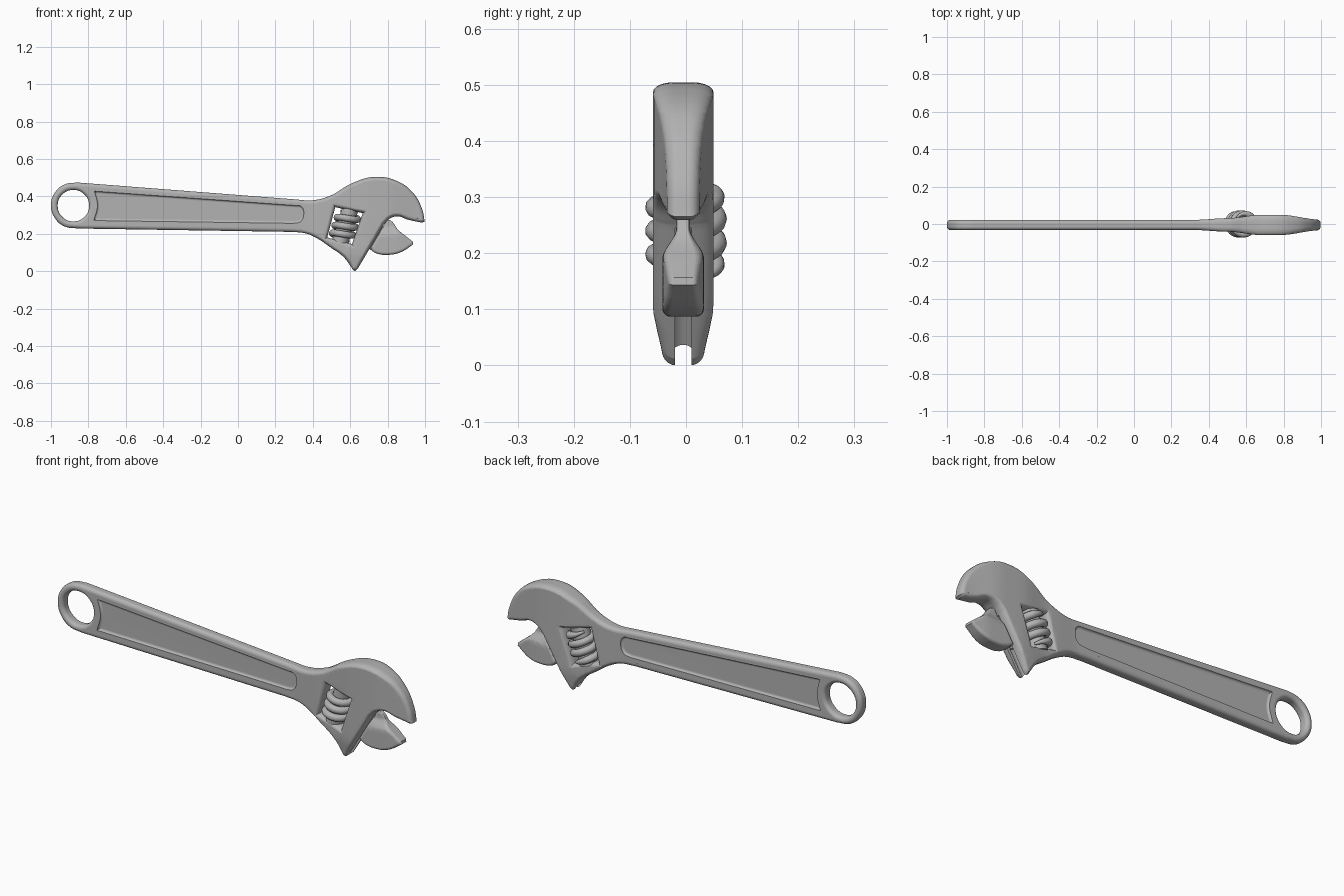
import bpy, bmesh, math
from mathutils import Vector, Matrix

if bpy.data.objects.get("Cube"):
    bpy.data.objects.remove(bpy.data.objects["Cube"])

steel = bpy.data.materials.new("brushed steel grey")
steel.use_nodes = True
GREY = (0.45, 0.45, 0.45, 1)
steel.diffuse_color = GREY
steel.node_tree.nodes["Principled BSDF"].inputs["Base Color"].default_value = GREY

UPRIGHT = Matrix.Rotation(math.pi / 2, 4, 'X')
MID_Y = -0.005


def link(name, data):
    obj = bpy.data.objects.new(name, data)
    bpy.context.collection.objects.link(obj)
    return obj


def bake(obj):
    """Replace an object by a plain mesh with its modifiers applied."""
    dg = bpy.context.evaluated_depsgraph_get()
    mesh = bpy.data.meshes.new_from_object(obj.evaluated_get(dg))
    name = obj.name
    bpy.data.objects.remove(obj)
    return link(name, mesh)


def plate(name, outlines, half, bevel, y=0.0):
    """Upright plate with rounded rims; 'V' points are straight, 'A' smooth."""
    cu = bpy.data.curves.new(name, 'CURVE')
    cu.dimensions, cu.fill_mode = '2D', 'BOTH'
    cu.extrude, cu.bevel_depth = half - bevel, bevel
    cu.offset, cu.bevel_resolution = -bevel, 4
    cu.resolution_u = 8
    for pts in outlines:
        sp = cu.splines.new('BEZIER')
        sp.bezier_points.add(len(pts) - 1)
        sp.use_cyclic_u = True
        for bp, (kind, x, z) in zip(sp.bezier_points, pts):
            bp.co = (x, z, 0)
            bp.handle_left_type = bp.handle_right_type = 'VECTOR' if kind == 'V' else 'AUTO'
    obj = bake(link(name, cu))
    obj.data.transform(Matrix.Translation((0, y, 0)) @ UPRIGHT)
    bm = bmesh.new()
    bm.from_mesh(obj.data)
    bmesh.ops.remove_doubles(bm, verts=bm.verts, dist=1e-5)
    bmesh.ops.recalc_face_normals(bm, faces=bm.faces)
    bm.to_mesh(obj.data)
    return obj


def ramp(t, stops):
    """Smooth interpolation through (position, value) stops."""
    for (a, va), (b, vb) in zip(stops, stops[1:]):
        if t < b:
            f = min(max((t - a) / (b - a), 0), 1)
            return va + (vb - va) * f * f * (3 - 2 * f)
    return stops[-1][1]


def sculpt(obj, half, thickness, x0, x1, step):
    """Slice the plate finely, then set its half thickness from x and z."""
    bm = bmesh.new()
    bm.from_mesh(obj.data)
    for axis, lo, hi in ((0, x0, x1), (2, 0.0, 0.5)):
        for i in range(int((hi - lo) / step) + 1):
            co, no = Vector(), Vector()
            co[axis], no[axis] = lo + i * step, 1
            geom = bm.verts[:] + bm.edges[:] + [f for f in bm.faces]
            bmesh.ops.bisect_plane(bm, geom=geom, plane_co=co, plane_no=no, dist=1e-5)
    for v in bm.verts:
        v.co.y *= thickness(v.co.x, v.co.z) / half
    bm.to_mesh(obj.data)
    bm.free()


def cut(obj, cutter):
    mod = obj.modifiers.new("cut", 'BOOLEAN')
    mod.operation, mod.object, mod.solver = 'DIFFERENCE', cutter, 'EXACT'
    obj = bake(obj)
    bpy.data.objects.remove(cutter)
    return obj


def rod(name, a, b, radius, sides=32):
    a, b = Vector(a), Vector(b)
    bm = bmesh.new()
    turn = (b - a).to_track_quat('Z', 'Y').to_matrix().to_4x4()
    bmesh.ops.create_cone(bm, cap_ends=True, segments=sides, radius1=radius, radius2=radius,
                          depth=(b - a).length, matrix=Matrix.Translation((a + b) / 2) @ turn)
    mesh = bpy.data.meshes.new(name)
    bm.to_mesh(mesh)
    return link(name, mesh)


def finish(obj, y=0.0, angle=35):
    obj.data.transform(Matrix.Translation((0, y, 0)))
    obj.data.materials.clear()
    obj.data.materials.append(steel)
    bpy.ops.object.select_all(action='DESELECT')
    obj.select_set(True)
    bpy.context.view_layer.objects.active = obj
    bpy.ops.object.shade_smooth_by_angle(angle=math.radians(angle))
    mod = obj.modifiers.new("even shading", 'WEIGHTED_NORMAL')
    mod.keep_sharp = True


# Handle and fixed jaw in one outline, with hanging hole and screw window
HALF = 0.027
body_outline = [
    ('V', 0.30, 0.384), ('V', -0.86, 0.474), ('A', -0.925, 0.464), ('A', -0.978, 0.422),
    ('A', -1.0, 0.35), ('A', -0.978, 0.282), ('A', -0.93, 0.24), ('V', -0.86, 0.228),
    ('V', 0.28, 0.21), ('A', 0.36, 0.202), ('A', 0.42, 0.177), ('A', 0.49, 0.13),
    ('A', 0.57, 0.07), ('V', 0.612, 0.007), ('V', 0.625, 0.0), ('V', 0.64, 0.012),
    ('V', 0.78, 0.25), ('A', 0.81, 0.28), ('A', 0.85, 0.293), ('A', 0.91, 0.275),
    ('V', 0.985, 0.259), ('V', 0.998, 0.265), ('A', 0.985, 0.33), ('A', 0.935, 0.42),
    ('A', 0.85, 0.482), ('A', 0.73, 0.504), ('A', 0.61, 0.47), ('A', 0.49, 0.402),
    ('A', 0.40, 0.379)]
hole = [('A', -0.88 + 0.084 * math.cos(k * math.pi / 4),
         0.35 + 0.084 * math.sin(k * math.pi / 4)) for k in range(8)]
window = [('V', 0.52, 0.342), ('V', 0.667, 0.31), ('V', 0.61, 0.145), ('V', 0.477, 0.18)]
body = plate("handle_and_fixed_jaw", [body_outline, hole, window], HALF, 0.018)

head = [(0.32, HALF), (0.50, 0.036), (0.68, 0.054), (0.78, 0.054), (1.0, 0.028)]
sculpt(body, HALF, lambda x, z: ramp(x, head) *
       (ramp(z, [(0, 0.72), (0.11, 1)]) if x > 0.5 else 1), 0.34, 1.0, 0.03)

# Sunken panel on both faces of the handle
panel = [('V', -0.768, 0.428), ('A', -0.752, 0.35), ('V', -0.772, 0.27), ('V', 0.30, 0.255),
         ('A', 0.335, 0.265), ('A', 0.352, 0.31), ('A', 0.34, 0.345), ('V', 0.30, 0.352)]
for side in (-1, 1):
    body = cut(body, plate("panel_cutter", [panel], 0.03, 0.012, side * 0.047))

# Groove along the slide face, open at the bottom
slide = Vector((0.14, 0, 0.238)).normalized()
inward = Vector((-slide.z, 0, slide.x))
foot = Vector((0.64, 0, 0.012))
axis = foot + inward * 0.03
body = cut(body, rod("groove_cutter", axis - slide * 0.1, axis + slide * 0.29, 0.022))
a, b = foot - slide * 0.1, foot + slide * 0.27
slot = [('V', p.x, p.z) for p in (a - inward * 0.02, b - inward * 0.02,
                                  b + inward * 0.03, a + inward * 0.03)]
body = cut(body, plate("slot_cutter", [slot], 0.015, 0.001))
finish(body, MID_Y)

# Moving jaw, thinning to a web at the top
jaw_outline = [
    ('V', 0.705, 0.117), ('A', 0.74, 0.095), ('A', 0.80, 0.087), ('A', 0.87, 0.101),
    ('V', 0.937, 0.143), ('V', 0.935, 0.157), ('A', 0.90, 0.185), ('A', 0.855, 0.222),
    ('A', 0.82, 0.268), ('V', 0.796, 0.276), ('V', 0.775, 0.236)]
jaw = plate("moving_jaw", [jaw_outline], 0.036, 0.014)
sculpt(jaw, 0.036, lambda x, z: ramp(z, [(0.19, 0.037), (0.245, 0.012)]) *
       ramp(x, [(0.84, 1), (0.95, 0.72)]), 0.7, 0.94, 0.02)
finish(jaw, MID_Y)

# Rod and web that carry the jaw in the groove
finish(rod("jaw_slide_rod", axis + slide * 0.115, axis + slide * 0.28, 0.021), MID_Y)
a, b = foot + slide * 0.125, foot + slide * 0.265
web = [('V', p.x, p.z) for p in (a - inward * 0.02, b - inward * 0.01,
                                 b + inward * 0.03, a + inward * 0.03)]
finish(plate("jaw_web", [web], 0.012, 0.002), MID_Y)

# Adjusting screw: a core with a helical thread
centre = Vector((0.572, 0, 0.24))
up = Vector((0.29, 0, 0.957))
across = Vector((0.957, 0, -0.29))
finish(rod("screw_core", centre - up * 0.095, centre + up * 0.095, 0.044))
TURNS, STEPS = 3.3, 100
cu = bpy.data.curves.new("screw_thread", 'CURVE')
cu.dimensions, cu.bevel_depth, cu.bevel_resolution = '3D', 0.018, 3
cu.use_fill_caps = True
sp = cu.splines.new('POLY')
sp.points.add(STEPS)
for i, p in enumerate(sp.points):
    f = i / STEPS
    t = math.pi / 2 + (f - 0.5) * TURNS * 2 * math.pi + math.pi
    co = (centre + across * 0.055 * math.cos(t) + Vector((0, 0.055 * math.sin(t), 0))
          + up * (f - 0.5) * 0.145)
    p.co = (*co, 1)
    p.radius = min(1, 0.3 + 10 * min(f, 1 - f))
finish(bake(link("screw_thread", cu)), angle=60)
